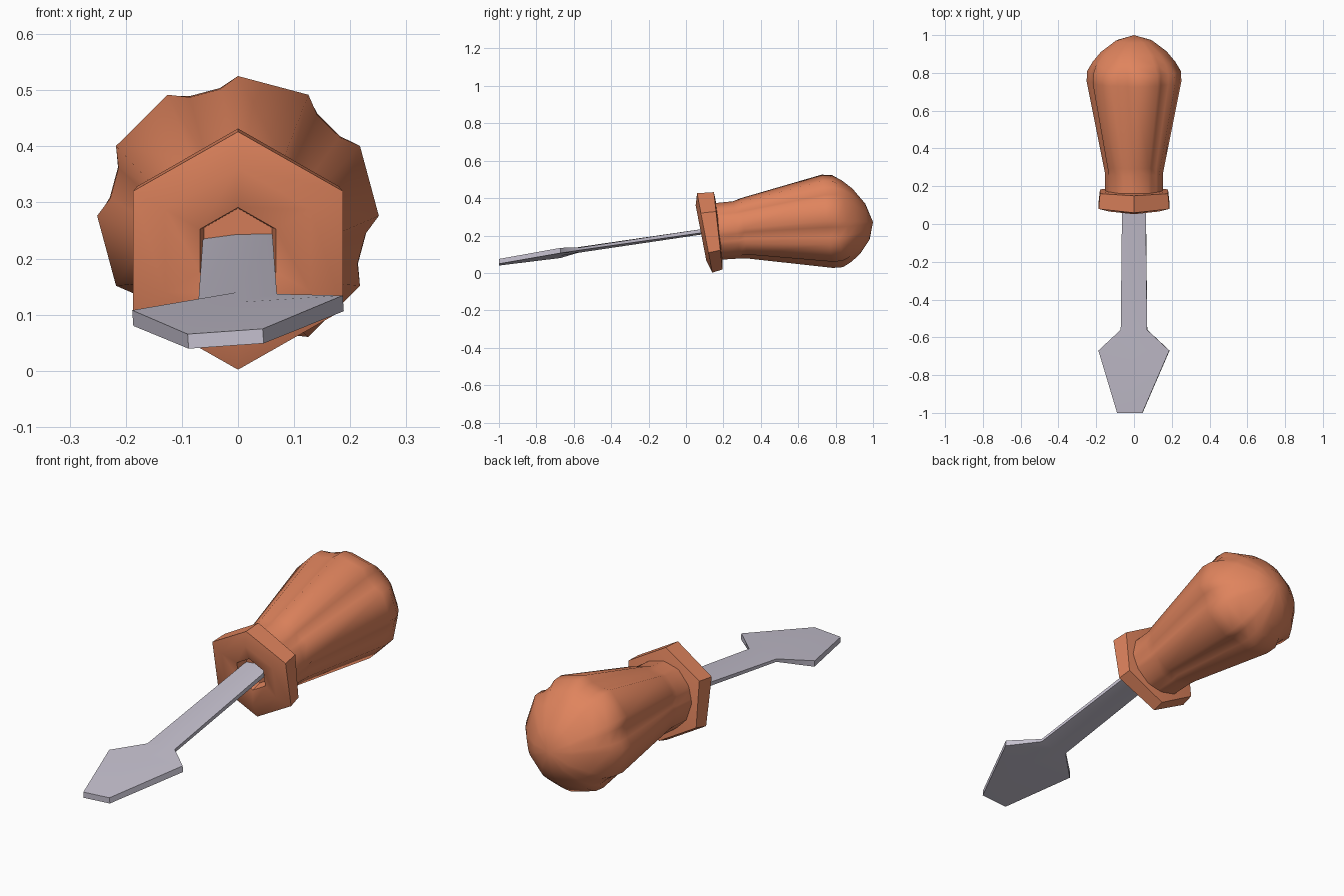
import bpy, bmesh
from math import sin, cos, radians

cube = bpy.data.objects.get("Cube")
if cube:
    bpy.data.objects.remove(cube)


def material(name, rgb):
    m = bpy.data.materials.new(name)
    m.use_nodes = True
    m.diffuse_color = (*rgb, 1)
    bsdf = m.node_tree.nodes["Principled BSDF"]
    bsdf.inputs["Base Color"].default_value = (*rgb, 1)
    bsdf.inputs["Roughness"].default_value = 0.6
    return m


def place(section, y, z, tilt):
    """Stand a flat (u, v) section up at y, z, leaning its top forward."""
    return [(u, y - v * sin(tilt), z + v * cos(tilt)) for u, v in section]


def loft(name, rings, mat, angle, pole=None):
    """Skin matching rings of points; close both ends, or end at a pole."""
    bm = bmesh.new()
    loops = [[bm.verts.new(p) for p in ring] for ring in rings]
    n = len(loops[0])
    for a, b in zip(loops, loops[1:]):
        for i in range(n):
            j = (i + 1) % n
            bm.faces.new((a[i], a[j], b[j], b[i]))
    bm.faces.new(loops[0])
    last = loops[-1]
    if pole:
        tip = bm.verts.new(pole)
        for i in range(n):
            bm.faces.new((last[i], last[(i + 1) % n], tip))
    else:
        bm.faces.new(last)
    bmesh.ops.recalc_face_normals(bm, faces=bm.faces)
    mesh = bpy.data.meshes.new(name)
    bm.to_mesh(mesh)
    bm.free()
    obj = bpy.data.objects.new(name, mesh)
    bpy.context.collection.objects.link(obj)
    mesh.materials.append(mat)
    bpy.ops.object.select_all(action='DESELECT')
    obj.select_set(True)
    bpy.context.view_layer.objects.active = obj
    bpy.ops.object.shade_smooth_by_angle(angle=radians(angle))
    return obj


orange = material("handle orange", (0.74, 0.23, 0.11))
steel = material("pale steel", (0.56, 0.53, 0.62))


# Handle: six flat lobes separated by six shallow grooves
def lobed(r, groove):
    pts = []
    for k in range(6):
        for a, f in ((0, 0), (30, 0), (38, groove), (52, groove)):
            t = radians(60 * k + a)
            pts.append((r * (1 - f) * cos(t), r * (1 - f) * sin(t)))
    return pts


# y, z, radius, groove depth
handle_rings = [
    (0.17, 0.222, 0.152, 0.02),
    (0.27, 0.230, 0.154, 0.03),
    (0.31, 0.238, 0.162, 0.08),
    (0.755, 0.276, 0.251, 0.085),
    (0.81, 0.277, 0.248, 0.07),
    (0.86, 0.277, 0.218, 0.02),
    (0.91, 0.277, 0.176, 0),
    (0.97, 0.274, 0.097, 0),
]
loft("handle", [place(lobed(r, g), y, z, 0.12) for y, z, r, g in handle_rings],
     orange, 60, pole=(0, 1.0, 0.272))


# Collar: hexagonal ring with a rounded front and a socket for the shaft
def hexagon(r):
    return [(r * cos(radians(30 + 60 * k)), r * sin(radians(30 + 60 * k))) for k in range(6)]


# y, z, lean, radius
collar_rings = [
    (0.18, 0.225, 0.11, 0.13),
    (0.172, 0.225, 0.11, 0.208),
    (0.10, 0.214, 0.19, 0.216),
    (0.08, 0.214, 0.19, 0.15),
    (0.095, 0.214, 0.17, 0.078),
    (0.15, 0.22, 0.12, 0.07),
]
loft("collar", [place(hexagon(r), y, z, t) for y, z, t, r in collar_rings], orange, 55)


# Shaft and blade: one flat bar, flaring to shoulders and tapering to the tip
def bar(w, shift, edge, mid, roll=0.07):
    pts = [(w, -edge), (w, edge), (0, mid), (-w, edge), (-w, -edge), (0, -mid)]
    return [(shift + u * cos(roll) - v * sin(roll), u * sin(roll) + v * cos(roll)) for u, v in pts]


# y, z, half width, sideways shift, edge and middle half thickness
bar_rings = [
    (0.16, 0.231, 0.062, 0, 0.010, 0.014),
    (-0.56, 0.125, 0.070, 0, 0.007, 0.015),
    (-0.67, 0.107, 0.188, 0, 0.014, 0.015),
    (-1.0, 0.057, 0.067, -0.022, 0.013, 0.013),
]
loft("shaft_and_blade",
     [place(bar(w, s, e, m), y, z, 0) for y, z, w, s, e, m in bar_rings], steel, 50)
